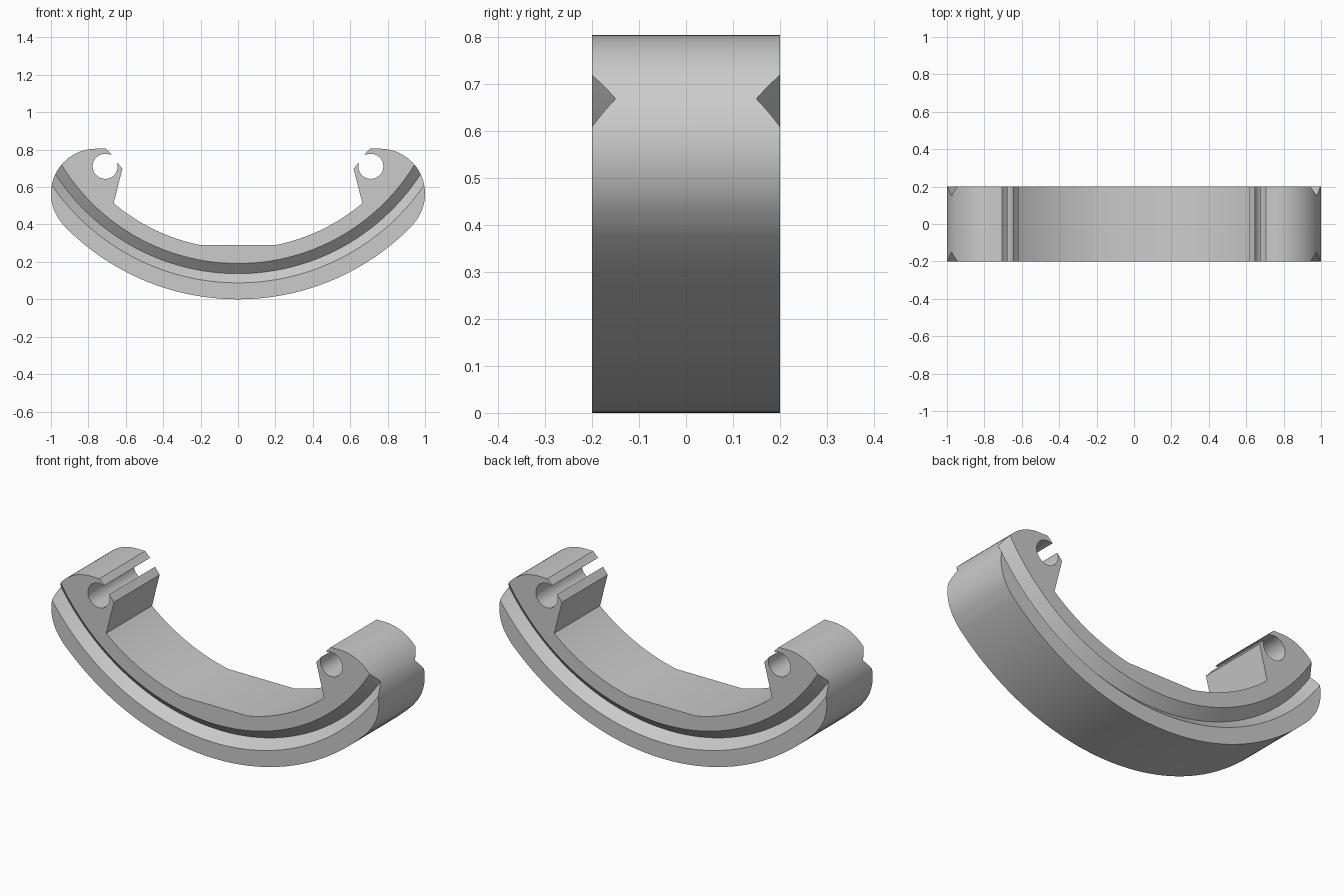
import bpy, bmesh, math
from mathutils import Vector

cube = bpy.data.objects.get("Cube")
if cube:
    bpy.data.objects.remove(cube, do_unlink=True)

HALF = 0.2          # half width along y
ARC_Z = 1.298       # centre height of the big concentric arcs

grey = bpy.data.materials.new("light grey")
grey.use_nodes = True
grey.diffuse_color = (0.6, 0.6, 0.6, 1)
grey.node_tree.nodes["Principled BSDF"].inputs["Base Color"].default_value = (0.6, 0.6, 0.6, 1)


def arc(cx, cz, r, start, end, steps):
    """Points on a circle in the xz plane, angles in degrees."""
    angles = [math.radians(start + (end - start) * i / steps) for i in range(steps + 1)]
    return [(cx + r * math.cos(a), cz + r * math.sin(a)) for a in angles]


def finish(bm, name):
    bmesh.ops.recalc_face_normals(bm, faces=bm.faces)
    mesh = bpy.data.meshes.new(name)
    bm.to_mesh(mesh)
    bm.free()
    mesh.materials.append(grey)
    obj = bpy.data.objects.new(name, mesh)
    bpy.context.collection.objects.link(obj)
    return obj


# Right half of the outline, from bottom centre round the end to the inner flat
half = arc(0, ARC_Z, 1.298, -90, -44, 40)                 # outer curve
half += arc(0.76, 0.565, 0.24, -44, 90, 32)[1:]           # rounded end
half += [(0.707, 0.805), (0.677, 0.775)]                  # upper lip
half += arc(0.71, 0.711, 0.067, 112, -200, 40)            # pin hole, open at the slot
half += [(0.618, 0.698), (0.665, 0.514)]                  # lower lip and inner step
half += arc(0, ARC_Z, 1.028, -49.7, -78.8, 20)[1:]        # inner curve
outline = half + [(-x, z) for x, z in reversed(half[1:])]

# Curved body: extruded outline
bm = bmesh.new()
face = bm.faces.new([bm.verts.new((x, -HALF, z)) for x, z in outline])
ext = bmesh.ops.extrude_face_region(bm, geom=[face])
bmesh.ops.translate(bm, vec=(0, 2 * HALF, 0),
                    verts=[v for v in ext["geom"] if isinstance(v, bmesh.types.BMVert)])
body = finish(bm, "curved_body")

# V groove on front and back, swept round the same centre
for side, label in ((-1, "front"), (1, "back")):
    bm = bmesh.new()
    section = [(1.096, HALF + 0.01), (1.161, HALF - 0.05), (1.22, HALF + 0.01)]
    loops = [[bm.verts.new((x, side * y, z)) for x, z in arc(0, ARC_Z, r, -160, -20, 120)]
             for r, y in section]
    for a, b in zip(loops, loops[1:] + loops[:1]):
        for i in range(len(a) - 1):
            bm.faces.new((a[i], a[i + 1], b[i + 1], b[i]))
    for end in (0, -1):
        bm.faces.new([loop[end] for loop in loops])
    cutter = finish(bm, label + "_groove_cutter")
    cutter.hide_render = True
    mod = body.modifiers.new(label + "_groove", "BOOLEAN")
    mod.operation, mod.solver, mod.object = "DIFFERENCE", "EXACT", cutter
    bpy.context.view_layer.objects.active = body
    bpy.ops.object.modifier_apply(modifier=mod.name)
    bpy.data.objects.remove(cutter, do_unlink=True)

bpy.ops.object.select_all(action="DESELECT")
body.select_set(True)
bpy.context.view_layer.objects.active = body
bpy.ops.object.shade_smooth_by_angle(angle=math.radians(25))
